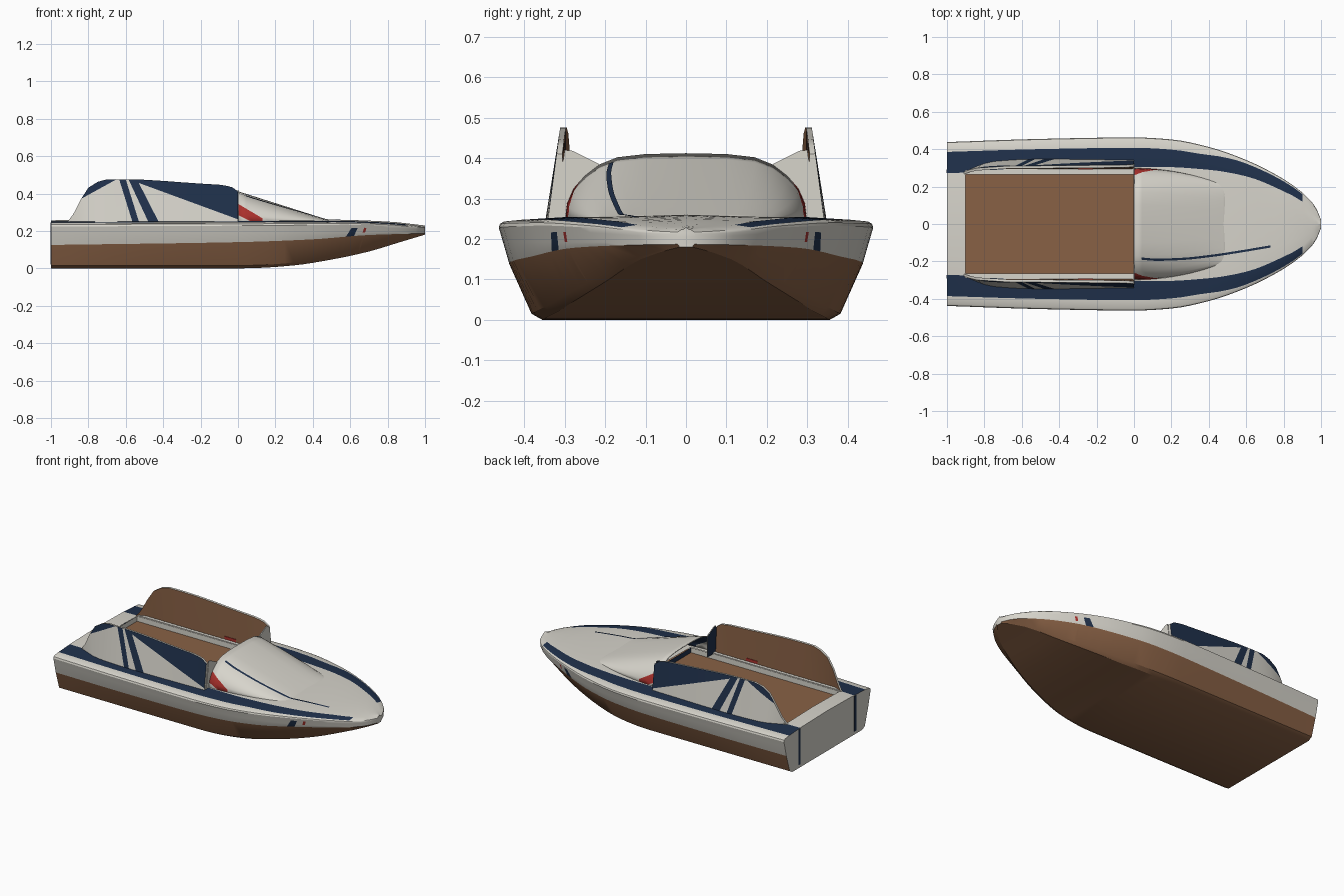
import bpy, bmesh, math
from mathutils import Vector

if "Cube" in bpy.data.objects:
    bpy.data.objects.remove(bpy.data.objects["Cube"])


def material(name, rgb):
    m = bpy.data.materials.new(name)
    m.use_nodes = True
    m.diffuse_color = (*rgb, 1)
    m.node_tree.nodes["Principled BSDF"].inputs["Base Color"].default_value = (*rgb, 1)
    return m


RED, WHITE, NAVY, BROWN = range(4)
MATS = [material("red_paint", (0.40, 0.03, 0.025)),
        material("off_white", (0.68, 0.66, 0.60)),
        material("navy_paint", (0.014, 0.03, 0.07)),
        material("brown_wood", (0.25, 0.12, 0.06))]


def curve(*pts):
    """Smooth monotone interpolation through (x, value) points."""
    d = [(b[1] - a[1]) / (b[0] - a[0]) for a, b in zip(pts, pts[1:])]
    t = [d[0]] + [0 if p * q <= 0 else 2 * p * q / (p + q) for p, q in zip(d, d[1:])] + [d[-1]]

    def f(x):
        i = 0
        while i < len(d) - 1 and x > pts[i + 1][0]:
            i += 1
        h = pts[i + 1][0] - pts[i][0]
        u = min(max((x - pts[i][0]) / h, 0), 1)
        return (pts[i][1] * (1 + 2 * u) * (1 - u) ** 2 + t[i] * h * u * (1 - u) ** 2
                + pts[i + 1][1] * u * u * (3 - 2 * u) + t[i + 1] * h * u * u * (u - 1))
    return f


def loft(rows, colour, closed=True, caps=True):
    """Skin rows of points; colour(row, column) gives a material or None for a hole."""
    bm = bmesh.new()
    v = [[bm.verts.new(p) for p in r] for r in rows]
    n = len(rows[0])
    for i in range(len(rows) - 1):
        for k in range(n if closed else n - 1):
            c = colour(i, k)
            if c is not None:
                j = (k + 1) % n
                bm.faces.new((v[i][k], v[i][j], v[i + 1][j], v[i + 1][k])).material_index = c
    if caps:
        for r in (v[0], v[-1]):
            bm.faces.new(r).material_index = WHITE
    bmesh.ops.recalc_face_normals(bm, faces=bm.faces)
    return bm


def finish(name, bm, angle=30):
    me = bpy.data.meshes.new(name)
    bm.to_mesh(me)
    bm.free()
    for m in MATS:
        me.materials.append(m)
    me.polygons.foreach_set("use_smooth", [True] * len(me.polygons))
    me.set_sharp_from_angle(angle=math.radians(angle))
    ob = bpy.data.objects.new(name, me)
    bpy.context.scene.collection.objects.link(ob)
    return ob


def box(name, x, y, z, mat):
    bm = bmesh.new()
    bmesh.ops.create_cube(bm, size=1)
    for v in bm.verts:
        v.co = [a[0] + (c + 0.5) * (a[1] - a[0]) for a, c in zip((x, y, z), v.co)]
    for f in bm.faces:
        f.material_index = mat
    return finish(name, bm)


def cut(bm, lines):
    """Score the mesh along lines drawn on the side elevation."""
    for (ax, az), (bx, bz) in lines:
        bmesh.ops.bisect_plane(bm, geom=bm.verts[:] + bm.edges[:] + bm.faces[:],
                               plane_co=(ax, 0, az), plane_no=(az - bz, 0, bx - ax))


def past(p, line):
    """True above a rightward line, or to the right of a downward line."""
    (ax, az), (bx, bz) = line
    return (bx - ax) * (p.z - az) - (bz - az) * (p.x - ax) > 0


# Hull and deck lines along the length
beam = curve((-1, .438), (-.5, .455), (0, .463), (.2, .452), (.4, .412), (.6, .342),
             (.8, .24), (.9, .168), (.95, .118), (.98, .072), (1, .022))
bottom = curve((-1, .38), (0, .382), (.2, .368), (.4, .325), (.6, .262), (.8, .175),
               (.9, .12), (.97, .055), (1, .016))
keel = curve((-1, 0), (0, 0), (.1, .002), (.3, .016), (.5, .047), (.7, .09), (.85, .135), (1, .18))
chine = curve((-1, .125), (0, .14), (.4, .155), (.7, .178), (1, .187))
sheer = curve((-1, .245), (.5, .248), (.8, .238), (1, .217))
band_edge = curve((-1, .88), (.3, .88), (.6, .945), (1, .955))
band = curve((-1, .272), (-.9, .275), (-.6, .3), (.15, .305), (.4, .29), (.6, .255),
             (.8, .175), (.9, .12), (1, .012))
rim = curve((-1, .265), (.15, .265), (.4, .22), (.6, .17), (.8, .11), (.9, .07), (1, .006))


def hull_ring(x):
    w, b, k, c, t = beam(x), bottom(x), keel(x), chine(x), sheer(x)
    half = [(0, k), (b * .93, k), (b, k + min(.015, .15 * (c - k))), (w * .945, c)]
    half += [(w * a, c + (t - c) * u) for a, u in ((.985, .6), (1, .82), (.993, .91), (.972, .96))]
    half += [(w * band_edge(x), t), (band(x), t + .006), (rim(x), t + .007), (0, t + .012)]
    ring = half + [(-y, z) for y, z in half[-2:0:-1]]
    return [Vector((x, y, z)) for y, z in ring]


stations = [-1, -.9, -.75, -.6, -.45, -.3, -.15] + [i * .05 for i in range(20)] + [.965, .98, 1]


def hull_colour(i, k):
    k = min(k, 21 - k)
    x = stations[i]
    if k == 10 and -.95 < x < .14:
        return None                      # cockpit opening
    if k < 3:
        return BROWN
    return NAVY if k == 8 and x < .88 else WHITE


bm = loft([hull_ring(x) for x in stations], hull_colour)
slashes = [(((.60, .205), (.565, .15)), ((.635, .205), (.61, .15)), .15, NAVY),
           (((.672, .21), (.66, .17)), ((.685, .21), (.673, .17)), .19, RED)]
for a, b, _, _ in slashes:
    cut(bm, [a, b])
cut(bm, [((.6, .192), (.7, .192))])
for f in bm.faces:
    p = f.calc_center_median()
    for a, b, low, mat in slashes:
        if f.material_index == WHITE and low < p.z < .215 and past(p, a) and not past(p, b):
            f.material_index = mat
finish("hull", bm)

# Cockpit liner: wooden floor, white walls, navy dash end
bm = bmesh.new()
bmesh.ops.create_cube(bm, size=1)
bmesh.ops.delete(bm, geom=[f for f in bm.faces if f.normal.z > .5], context='FACES')
for f in bm.faces:
    f.material_index = BROWN if f.normal.z < -.5 else NAVY if f.normal.x > .5 else WHITE
for v in bm.verts:
    v.co = (-.9 if v.co.x < 0 else .15, v.co.y * .53, .22 if v.co.z < 0 else .252)
bmesh.ops.reverse_faces(bm, faces=bm.faces)
finish("cockpit_liner", bm)

# Side fins with painted stripes
fin_top = curve((-.91, .25), (-.88, .29), (-.8, .43), (-.7, .475), (-.6, .475), (-.2, .452),
                (-.1, .446), (-.03, .432), (0, .41))
fin_base = curve((-.91, .28), (-.75, .335), (-.5, .348), (0, .342))
fin_lean = curve((-.91, .28), (-.8, .297), (-.65, .311), (0, .311))
s1, s2, s3, s4 = [((a, .475), (b, .25)) for a, b in
                  ((-.635, -.565), (-.60, -.53), (-.585, -.48), (-.54, -.425))]
wedge = ((-.54, .46), (0, .262))
tail = ((-.86, .36), (-.66, .47))


def fin_ring(x, s):
    z, base = fin_top(x), fin_base(x)
    top = base + (fin_lean(x) - base) * (z - .25) / .225
    pts = [(base, .245), (top, z + .001), (top - .014, z), (min(.295, base - .014), .245)]
    return [(x, s * y, h) for y, h in pts]


fin_x = [-.91, -.88, -.84, -.8, -.75, -.7, -.65, -.6, -.5, -.4, -.3, -.2, -.1, -.06, -.03, 0]
for s, side in ((1, "left"), (-1, "right")):
    bm = loft([fin_ring(x, s) for x in fin_x], lambda i, k: BROWN if k == 2 else WHITE)
    cut(bm, [s1, s2, s3, s4, wedge, tail])
    for f in bm.faces:
        p = f.calc_center_median()
        if f.material_index == WHITE and abs(f.normal.y) > .5:
            if (past(p, s1) and not past(p, s2)) or (past(p, s3) and not past(p, s4)) \
                    or (past(p, s4) and past(p, wedge)) or (past(p, tail) and p.x < -.64):
                f.material_index = NAVY
    finish(side + "_fin", bm)
    box(side + "_cockpit_rail", (-.9, 0), sorted((s * .268, s * .288)), (.245, .258), WHITE)
    box(side + "_fin_mark", (-.3, -.22), sorted((s * .292, s * .298)), (.25, .274), RED)
    box(side + "_transom_stripe", (-1.002, -.998), sorted((s * .272, s * .292)), (.02, .246), NAVY)
    # Panel joining the fin to the hood, navy inside
    corner = [(.215, .25), (.215, .385), (.28, .418), (.30, .42), (.325, .25)]
    bm = loft([[(x, s * y, z) for y, z in corner] for x in (-.003, .003)], lambda i, k: WHITE)
    for f in bm.faces:
        if f.normal.x < -.9:
            f.material_index = NAVY
    finish(side + "_corner_panel", bm)

# Hood over the front of the cockpit
HOOD_END = .52
profile = [(0, .412), (.1, .41), (.17, .402), (.215, .384), (.25, .357), (.278, .325),
           (.294, .288), (.30, .245)]
arch = [(-y, z) for y, z in profile[:0:-1]] + profile


def hood_row(x):
    t = x / HOOD_END
    return [(x, y * (1 - .34 * t * t), .247 + (z - .247) * (1 - t)) for y, z in arch]


bm = loft([hood_row(HOOD_END * i / 12) for i in range(13)], lambda i, k: WHITE, False, False)
if sum(f.normal.z for f in bm.faces) < 0:
    bmesh.ops.reverse_faces(bm, faces=bm.faces)
upper, lower = ((0, .345), (.14, .262)), ((0, .285), (.07, .25))
cut(bm, [upper, lower])
for f in bm.faces:
    p = f.calc_center_median()
    if abs(p.y) > .2 and p.x < .14 and past(p, lower) and not past(p, upper):
        f.material_index = RED
hood = finish("hood", bm, 40)
shell = hood.modifiers.new("thickness", 'SOLIDIFY')
shell.thickness = .006
shell.offset = -1
shell.material_offset = 1                # navy lining


# Thin navy line laid over the hood and foredeck
def surface(x, y):
    deck = sheer(x) + .007 + .005 * (1 - min(abs(y) / rim(x), 1))
    if x >= HOOD_END:
        return deck
    row = hood_row(x)
    for a, b in zip(row, row[1:]):
        if a[1] <= y <= b[1]:
            return max(deck, a[2] + (b[2] - a[2]) * (y - a[1]) / (b[1] - a[1]))
    return deck


line = curve((.04, -.185), (.12, -.191), (.25, -.187), (.4, -.172), (.55, -.15), (.73, -.12))
rows = []
for i in range(36):
    x = .04 + .69 * i / 35
    rows.append([(x, y, surface(x, y) + .004) for y in (line(x) - .006, line(x) + .006)])
bm = loft(rows, lambda i, k: NAVY, False, False)
if sum(f.normal.z for f in bm.faces) < 0:
    bmesh.ops.reverse_faces(bm, faces=bm.faces)
finish("hood_line", bm)
